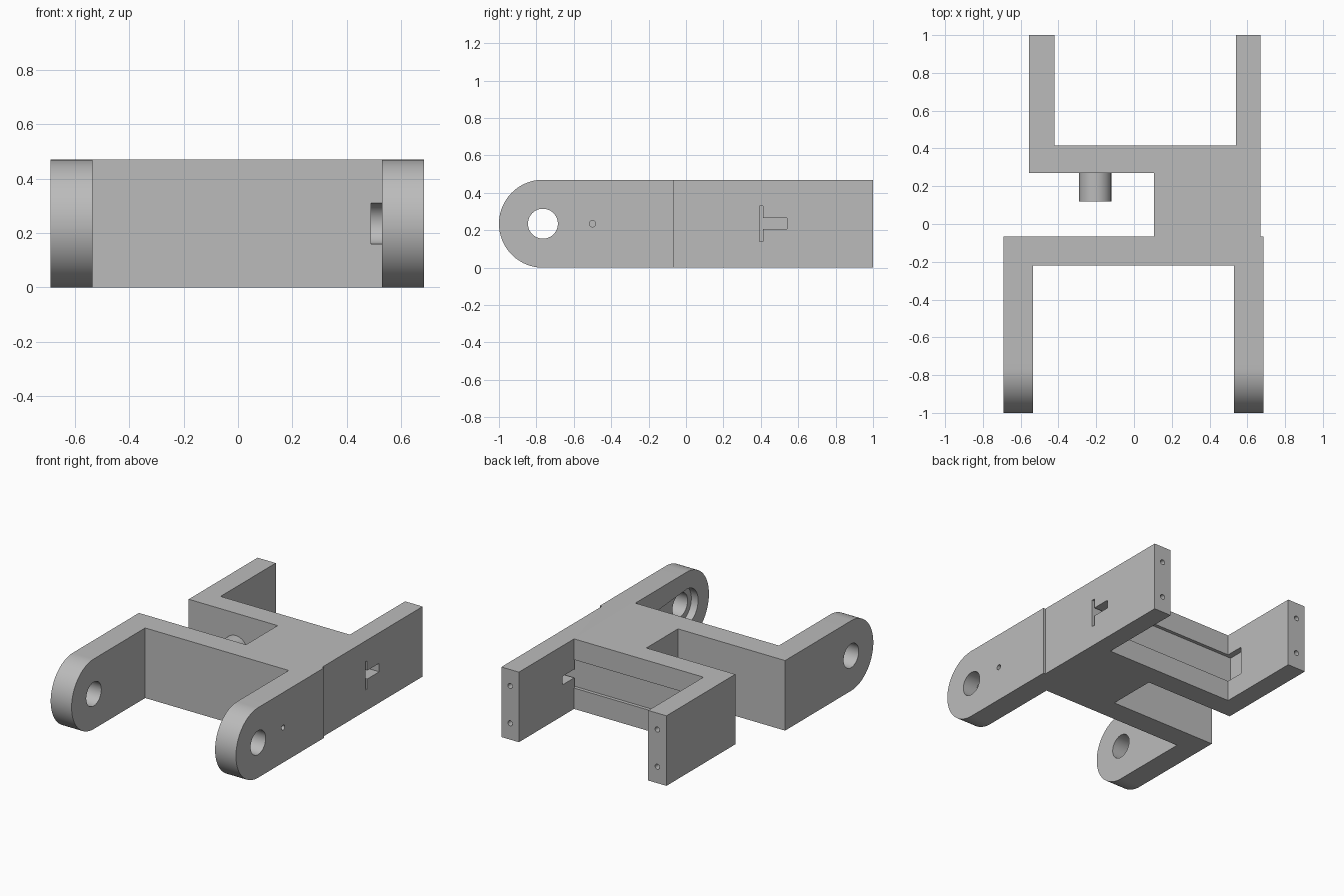
import bpy, bmesh
from math import cos, sin, pi, radians
from mathutils import Vector

cube = bpy.data.objects.get("Cube")
if cube:
    bpy.data.objects.remove(cube, do_unlink=True)

HEIGHT = 0.47
MID = HEIGHT / 2
PIVOT_Y = -1 + MID

grey = bpy.data.materials.new("light_grey")
grey.use_nodes = True
colour = (0.5, 0.5, 0.5, 1)
grey.diffuse_color = colour
grey.node_tree.nodes["Principled BSDF"].inputs["Base Color"].default_value = colour


def prism(name, outline, axis, start, end):
    """Extrude a 2D outline along an axis from start to end."""
    place = {"x": lambda u, v, w: (w, u, v),
             "y": lambda u, v, w: (u, w, v),
             "z": lambda u, v, w: (u, v, w)}[axis]
    bm = bmesh.new()
    face = bm.faces.new([bm.verts.new(place(u, v, start)) for u, v in outline])
    moved = bmesh.ops.extrude_face_region(bm, geom=[face])["geom"]
    bmesh.ops.translate(bm, vec=Vector(place(0, 0, end - start)),
                        verts=[g for g in moved if isinstance(g, bmesh.types.BMVert)])
    bmesh.ops.recalc_face_normals(bm, faces=bm.faces)
    mesh = bpy.data.meshes.new(name)
    bm.to_mesh(mesh)
    bm.free()
    mesh.materials.append(grey)
    obj = bpy.data.objects.new(name, mesh)
    bpy.context.collection.objects.link(obj)
    return obj


def arc(u, v, r, first=0, last=2 * pi, steps=48):
    return [(u + r * cos(first + (last - first) * i / steps),
             v + r * sin(first + (last - first) * i / steps)) for i in range(steps + 1)]


def circle(u, v, r, steps=48):
    return arc(u, v, r, steps=steps)[:-1]


def rect(u0, u1, v0, v1):
    return [(u0, v0), (u1, v0), (u1, v1), (u0, v1)]


def combine(target, tool, operation="DIFFERENCE"):
    """Apply a boolean and discard the tool."""
    tool.hide_render = True
    mod = target.modifiers.new(operation.lower(), "BOOLEAN")
    mod.operation = operation
    mod.solver = "EXACT"
    mod.object = tool
    bpy.context.view_layer.objects.active = target
    bpy.ops.object.modifier_apply(modifier=mod.name)
    bpy.data.objects.remove(tool, do_unlink=True)


# Bracket plan: two opposed forks joined by an offset block
plan = [(-0.69, -1.1), (-0.535, -1.1), (-0.535, -0.22), (0.53, -0.22),
        (0.53, -1.1), (0.685, -1.1), (0.685, -0.065), (0.67, -0.065),
        (0.67, 1), (0.54, 1), (0.54, 0.415), (-0.42, 0.415),
        (-0.42, 1), (-0.555, 1), (-0.555, 0.27), (0.105, 0.27),
        (0.105, -0.065), (-0.69, -0.065)]
bracket = prism("double_fork_bracket", plan, "z", 0, HEIGHT)

# Rounded ends of the front fork
side = [(1.2, 0), (1.2, HEIGHT)] + arc(PIVOT_Y, MID, MID, pi / 2, 3 * pi / 2)
combine(bracket, prism("side_profile", side, "x", -1, 1), "INTERSECT")

# Pivot holes through both front arms
combine(bracket, prism("pivot_hole", circle(PIVOT_Y, MID, 0.08), "x", -1, 1))

# Tapered lever pocket on the inside of the left front arm, with its screw hole
lever = arc(PIVOT_Y, MID, 0.12, pi / 2, 3 * pi / 2) + arc(-0.22, MID, 0.075, -pi / 2, pi / 2)
combine(bracket, prism("lever_pocket", lever, "x", 0.49, 0.58))
combine(bracket, prism("lever_screw_hole", circle(-0.5, MID, 0.017, 24), "x", 0.5, 0.8))

# Shallow motor pocket in the back web and the right back arm
combine(bracket, prism("motor_pocket", rect(0.392, 0.54, 0.14, 0.33), "x", -0.46, 0.54))

# T-shaped slot through the left back arm
tee = [(0.392, 0.14), (0.413, 0.14), (0.413, 0.208), (0.54, 0.208),
       (0.54, 0.265), (0.413, 0.265), (0.413, 0.33), (0.392, 0.33)]
combine(bracket, prism("tee_slot", tee, "x", 0.5, 0.8))

# Screw holes in the ends of the back arms
for x in (-0.4875, 0.605):
    for z in (0.11, 0.36):
        combine(bracket, prism("end_hole", circle(x, z, 0.017, 24), "y", 0.8, 1.1))

# Round stub on the front of the back web
stub = prism("pivot_stub", circle(-0.205, MID, 0.085), "y", 0.12, 0.28)
combine(bracket, stub, "UNION")

# Smooth the curves, keep the edges sharp
bpy.ops.object.select_all(action="DESELECT")
bracket.select_set(True)
bpy.context.view_layer.objects.active = bracket
bpy.ops.object.shade_smooth_by_angle(angle=radians(30))
